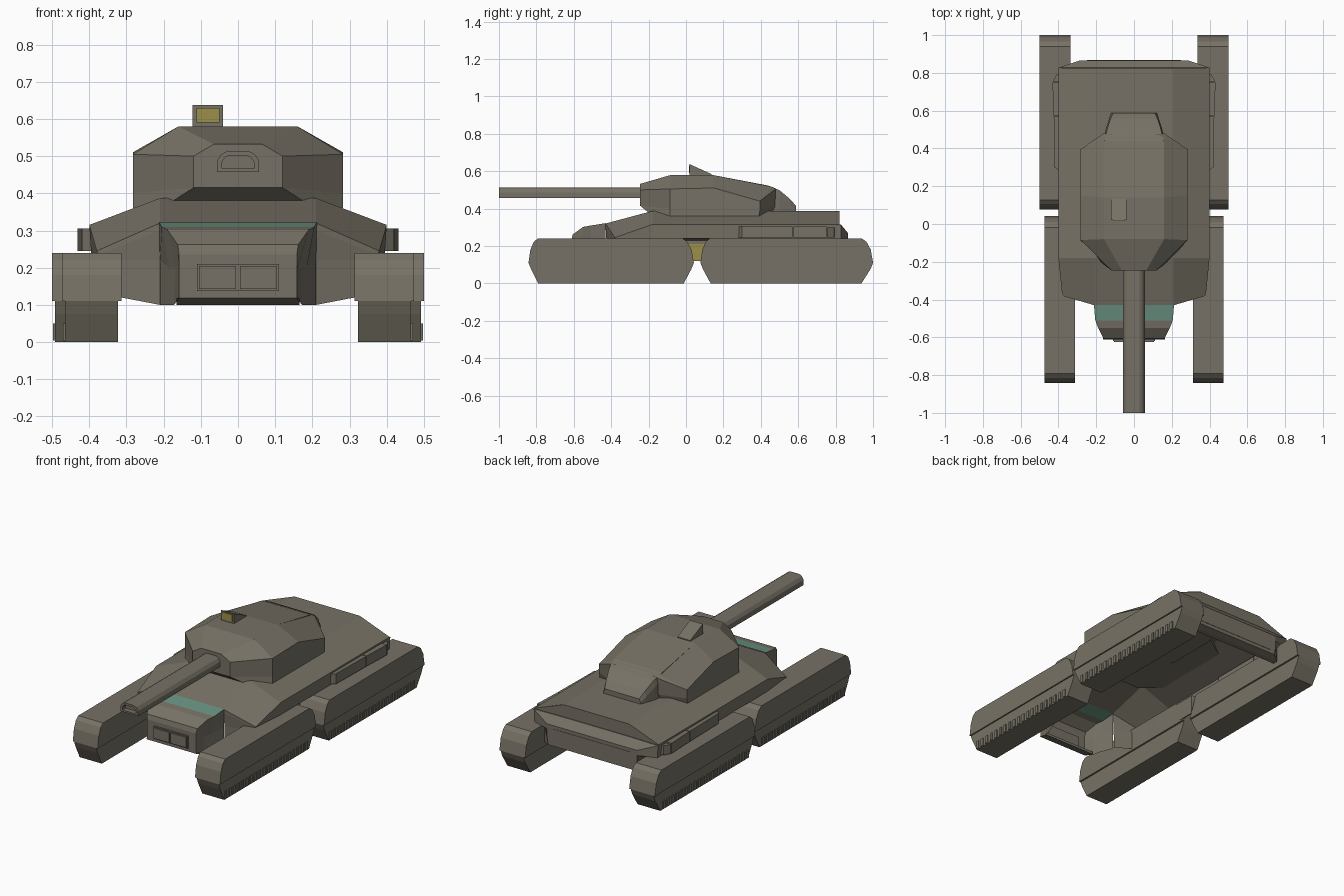
import bpy, bmesh

if "Cube" in bpy.data.objects:
    bpy.data.objects.remove(bpy.data.objects["Cube"])


def material(name, rgb):
    m = bpy.data.materials.new(name)
    m.diffuse_color = (*rgb, 1)
    m.use_nodes = True
    m.node_tree.nodes["Principled BSDF"].inputs["Base Color"].default_value = m.diffuse_color
    return m


ARMOUR = material("olive grey armour", (0.185, 0.167, 0.132))
TEAL = material("teal glass", (0.14, 0.29, 0.22))
YELLOW = material("yellow lamp", (0.33, 0.28, 0.07))


def finish(name, bm, mat):
    bmesh.ops.remove_doubles(bm, verts=bm.verts, dist=.0005)
    bmesh.ops.dissolve_degenerate(bm, edges=bm.edges, dist=.0001)
    bmesh.ops.recalc_face_normals(bm, faces=bm.faces)
    me = bpy.data.meshes.new(name)
    bm.to_mesh(me)
    bm.free()
    me.materials.append(mat)
    ob = bpy.data.objects.new(name, me)
    bpy.context.collection.objects.link(ob)
    return ob


def skin(name, rings, mat=ARMOUR, caps=(True, True), skip=-1):
    """Bridge rings of 3D points; cap the ends, leave out side number skip."""
    bm = bmesh.new()
    vs = [[bm.verts.new(p) for p in r] for r in rings]
    n = len(vs[0])
    for a, b in zip(vs, vs[1:]):
        for i in range(n):
            if i != skip:
                j = (i + 1) % n
                bm.faces.new((a[i], a[j], b[j], b[i]))
    if caps[0]:
        bm.faces.new(vs[0])
    if caps[1]:
        bm.faces.new(vs[-1])
    return finish(name, bm, mat)


def loft(name, halves, mat=ARMOUR, caps=(True, True), open_below=False):
    """Rings given as their right half only, mirrored across x = 0."""
    rings = [h + [(-x, y, z) for x, y, z in reversed(h)] for h in halves]
    return skin(name, rings, mat, caps, len(halves[0]) - 1 if open_below else -1)


def at_y(y, pts):
    return [(x, y, z) for x, z in pts]


def prism(name, pts, axis, a, b, mat=ARMOUR):
    """Extrude a 2D profile along the x or z axis."""
    put = {"x": lambda p, t: (t, p[0], p[1]),
           "z": lambda p, t: (p[0], p[1], t)}[axis]
    return skin(name, [[put(p, t) for p in pts] for t in (a, b)], mat)


def box(name, x0, x1, y0, y1, z0, z1, mat=ARMOUR):
    return prism(name, [(x0, y0), (x1, y0), (x1, y1), (x0, y1)], "z", z0, z1, mat)


# Track pods: wide upper shell, narrower tread below, small teeth along the outer edge
def pod(name, side, x0, x1, y0, y1, foot0, foot1):
    shell = [(y0, .11), (y0 + .01, .18), (y0 + .028, .222), (y0 + .05, .24),
             (y1 - .06, .24), (y1 - .035, .222), (y1 - .012, .18), (y1, .11)]
    tread = [(y0, .11), (y0 + .014, .075), (foot0, 0), (foot1, 0),
             (y1 - .014, .075), (y1, .11)]
    prism(name + "_shell", shell, "x", side * x0, side * x1)
    prism(name + "_tread", tread, "x", side * (x0 + .01), side * (x1 - .008))
    n = 20
    step = (foot1 - foot0) / n
    for i in range(n):
        y = foot0 + i * step
        box(name + "_tooth", side * (x1 - .02), side * (x1 - .003), y, y + step * .5, .004, .05)


for side, tag in ((1, "right"), (-1, "left")):
    pod("front_pod_" + tag, side, .313, .473, -.842, .042, -.79, -.012)
    pod("rear_pod_" + tag, side, .335, .5, .077, 1.0, .132, .938)
    # lamp strip seen in the gap between the pods
    box("gap_lamp_" + tag, side * .312, side * .319, .01, .11, .12, .21, YELLOW)
    # side lockers along the rear hull
    prism("side_locker_" + tag, [(side * x, y) for x, y in
          ((.38, .27), (.42, .30), (.425, .57), (.38, .57))], "z", .245, .305)
    prism("side_box_" + tag, [(side * x, y) for x, y in
          ((.38, .575), (.425, .575), (.432, .75), (.38, .75))], "z", .245, .305)
    prism("side_end_" + tag, [(side * x, y) for x, y in
          ((.38, .755), (.43, .755), (.41, .79), (.38, .80))], "z", .245, .30)

# Main hull, a shell open underneath
hull_side = [(.21, .387), (.40, .315), (.395, .24), (.312, .23), (.312, .12)]
hull_rear = hull_side[:3] + [(.335, .235), (.335, .23)]
loft("hull", [
    [(.21, -.43, .32), (.21, -.43, .32), (.21, -.43, .30), (.21, -.425, .22), (.21, -.42, .10)],
    [(.21, -.43, .32), (.38, -.38, .245), (.375, -.38, .235),
     (.315, -.39, .22), (.315, -.39, .12)],
    at_y(-.18, hull_side),
    at_y(.12, hull_side),
    at_y(.125, hull_rear),
    at_y(.82, hull_rear),
], caps=(False, False), open_below=True)
# Stepped rear wall
loft("rear_step", [
    at_y(.815, [(.21, .385), (.396, .315), (.395, .24)]),
    at_y(.822, [(.21, .385), (.398, .315), (.395, .24)]),
])
loft("rear_wall", [
    at_y(.80, [(.21, .312), (.398, .312), (.393, .24), (.33, .23), (.33, .14)]),
    at_y(.828, [(.21, .315), (.40, .312), (.395, .24), (.33, .23), (.33, .14)]),
    at_y(.865, [(.21, .27), (.29, .27), (.29, .24), (.29, .20), (.28, .15)]),
])
box("rear_panel", -.25, .25, .86, .867, .17, .25)

# Nose, open underneath, with teal window band across its top
nose = loft("nose", [
    at_y(-.43, [(.212, .322), (.21, .22), (.21, .10)]),
    at_y(-.51, [(.205, .309), (.185, .2), (.18, .10)]),
    at_y(-.55, [(.19, .302), (.168, .2), (.172, .10)]),
    at_y(-.605, [(.162, .262), (.16, .2), (.16, .115)]),
    at_y(-.612, [(.158, .235), (.158, .2), (.158, .118)]),
], caps=(False, True), open_below=True)
nose.data.materials.append(TEAL)
for f in nose.data.polygons:
    if abs(f.normal.z) > .9 and -.51 < f.center.y < -.43:
        f.material_index = 1
prism("nose_lip", [(-.611, .118), (-.55, .10), (-.55, .115)], "x", -.165, .165)

# Grille: frame with two panels
box("grille_frame", -.11, .11, -.619, -.60, .137, .21)
for x in (-.105, .005):
    box("grille_panel", x, x + .10, -.626, -.61, .143, .204)

# Turret, rings stacked from bottom to top and closed along the centre line
roof = [(-.245, .532), (-.08, .58), (.14, .58), (.46, .516), (.475, .51)]
loft("turret", [
    [(.19, -.19, .37), (.283, -.085, .36), (.283, .15, .36), (.283, .39, .36), (.16, .46, .38)],
    [(.12, -.245, .415), (.283, -.085, .40), (.283, .15, .40), (.283, .395, .39), (.16, .475, .41)],
    [(.12, -.245, .50), (.283, -.085, .505), (.283, .15, .51), (.283, .395, .44), (.16, .48, .505)],
    [(x, y, z) for x, (y, z) in zip((.065, .16, .16, .158, .12), roof)],
    [(0, y, z) for y, z in roof],
], caps=(True, False))
# Tapered bustle behind the turret
loft("turret_bustle", [
    at_y(.14, [(.155, .580), (.16, .54), (.16, .37)]),
    at_y(.44, [(.155, .523), (.16, .50), (.16, .37)]),
    at_y(.50, [(.143, .498), (.15, .46), (.15, .37)]),
    at_y(.555, [(.125, .452), (.132, .42), (.132, .38)]),
    at_y(.588, [(.11, .415), (.12, .395), (.12, .385)]),
])

# Gun barrel with arched top and a recessed muzzle
arch = [(.057, .457), (.057, .487), (.045, .505), (.03, .513)]
bore = [(.043, .467), (.043, .485), (.035, .496), (.025, .501)]
loft("gun_barrel", [at_y(-.2, arch), at_y(-1, arch), at_y(-1, bore), at_y(-.97, bore)])

# Wedge-shaped sight with a yellow lens
prism("sight_housing", [(.02, .575), (.02, .637), (.135, .585), (.135, .575)], "x", -.122, -.04)
box("sight_lens", -.112, -.05, .015, .022, .59, .63, YELLOW)
